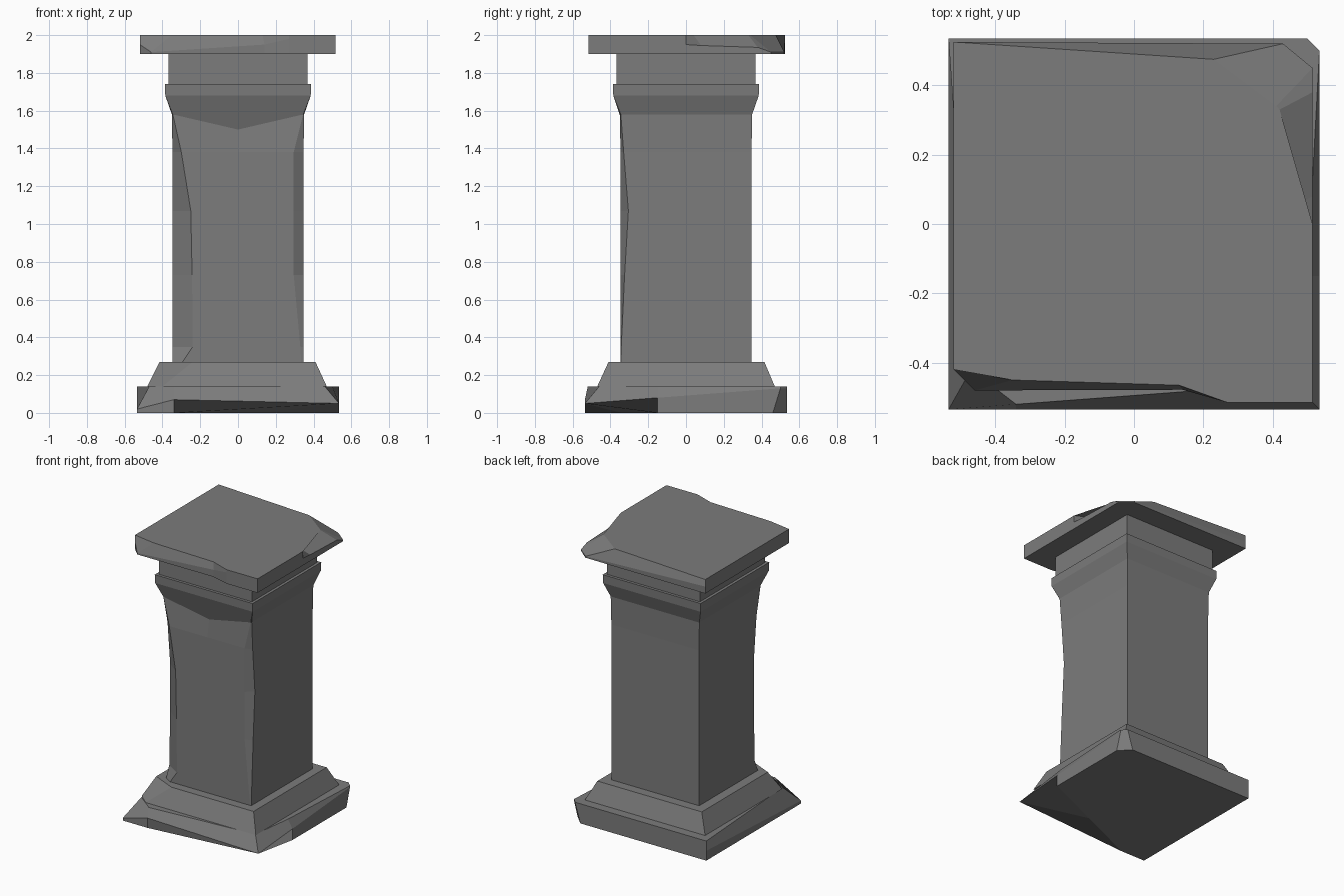
import bpy, bmesh

cube = bpy.data.objects.get("Cube")
if cube:
    bpy.data.objects.remove(cube, do_unlink=True)

stone = bpy.data.materials.new("grey_stone")
stone.use_nodes = True
GREY = (0.2, 0.2, 0.2, 1)
stone.diffuse_color = GREY
stone.node_tree.nodes["Principled BSDF"].inputs["Base Color"].default_value = GREY


def loft(name, rings):
    """Skin a stack of equal-length rings, listed bottom to top, and cap both ends."""
    bm = bmesh.new()
    rows = [[bm.verts.new(p) for p in ring] for ring in rings]
    n = len(rows[0])
    for low, high in zip(rows, rows[1:]):
        for i in range(n):
            j = (i + 1) % n
            bm.faces.new((low[i], low[j], high[j], high[i]))
    caps = [bm.faces.new(rows[0][::-1]), bm.faces.new(rows[-1])]
    bmesh.ops.triangulate(bm, faces=caps)
    bmesh.ops.remove_doubles(bm, verts=bm.verts, dist=0.0005)
    bmesh.ops.recalc_face_normals(bm, faces=bm.faces)
    mesh = bpy.data.meshes.new(name)
    bm.to_mesh(mesh)
    bm.free()
    mesh.materials.append(stone)
    obj = bpy.data.objects.new(name, mesh)
    bpy.context.collection.objects.link(obj)
    return obj


def square(h, z):
    return [(-h, -h, z), (h, -h, z), (h, h, z), (-h, h, z)]


def chipped_slab(name, z0, z1, columns):
    """Each column: bottom xy, outer rim xy and height, top xy."""
    loft(name, [[(*b, z0) for b, m, mz, t in columns],
                [(*m, mz) for b, m, mz, t in columns],
                [(*t, z1) for b, m, mz, t in columns]])


def col(m, mz, t=None, b=None):
    return (b or m, m, mz, t or m)


# Plinth, with broken front corners and a nicked back corner
W = 0.535
chipped_slab("plinth", 0, 0.14, [
    col((-W, -W), 0.02, t=(-0.47, -0.42)),
    col((-0.34, -W), 0.07, t=(-0.34, -0.52)),
    col((W, -W), 0.05, t=(0.46, -0.46), b=(0.1, -0.34)),
    col((W, -0.15), 0.08, t=(0.5, -0.15)),
    col((W, 0.5), 0.13, b=(W, 0.46)),
    col((0.5, W), 0.13, b=(0.46, W)),
    col((-W, W), 0.07)])

# Sloped base moulding, front corner knocked off
loft("base_moulding", [
    [(-0.48, -0.4, 0.14), (-0.4, -0.47, 0.14), (0.47, -0.47, 0.14),
     (0.47, 0.47, 0.14), (-0.48, 0.47, 0.14)],
    [(-0.415, -0.33, 0.27), (-0.24, -0.41, 0.27), (0.41, -0.41, 0.27),
     (0.41, 0.415, 0.27), (-0.415, 0.415, 0.27)]])


# Shaft and capital: both front edges are worn, the middle front is dished
def shaft_ring(z, h, side_l, front_l, front_r, side_r, mid):
    return [(-h, side_l, z), (front_l, -h, z), mid,
            (front_r, -h, z), (h, side_r, z), (h, h, z), (-h, h, z)]


S = 0.347
shaft = [(0.26, -0.32, -0.3, 0.335, -0.345), (0.35, -0.28, -0.24, 0.33, -0.343),
         (0.73, -0.27, -0.243, 0.295, -0.325), (1.07, -0.27, -0.25, 0.295, -0.305),
         (1.38, -0.3, -0.3, 0.295, -0.33)]
rings = [shaft_ring(z, S, a, b, c, d, (0, -S, z)) for z, a, b, c, d in shaft]
rings.append(shaft_ring(1.58, 0.35, -0.34, -0.345, 0.345, -0.345, (0, -0.325, 1.5)))
for z, h in ((1.68, 0.385), (1.74, 0.387)):
    rings.append(shaft_ring(z, h, -h, -h, h, -h, (0, -h, z)))
loft("shaft_and_capital", rings)

# Neck under the top slab
loft("neck", [square(0.367, 1.73), square(0.367, 1.91)])

# Top slab, with a chipped front, a notched side and a broken back corner
T = 0.515
chipped_slab("top_slab", 1.9, 2.0, [
    col((-0.52, -0.42), 1.95),
    col((-0.46, -0.48), 1.91, t=(-0.35, -0.45)),
    col((0.14, -0.478), 1.95, t=(0.13, -0.465)),
    col((0.27, -T), 1.98),
    col((T, -T), 1.95),
    col((T, 0), 1.95),
    col((T, 0.08), 1.945, t=(0.43, 0.04)),
    col((T, 0.38), 1.935, t=(0.42, 0.33)),
    col((T, 0.45), 1.91, t=(0.41, 0.34)),
    col((0.43, 0.52), 1.91, t=(0.23, 0.475)),
    col((-0.52, 0.525), 1.95)])
